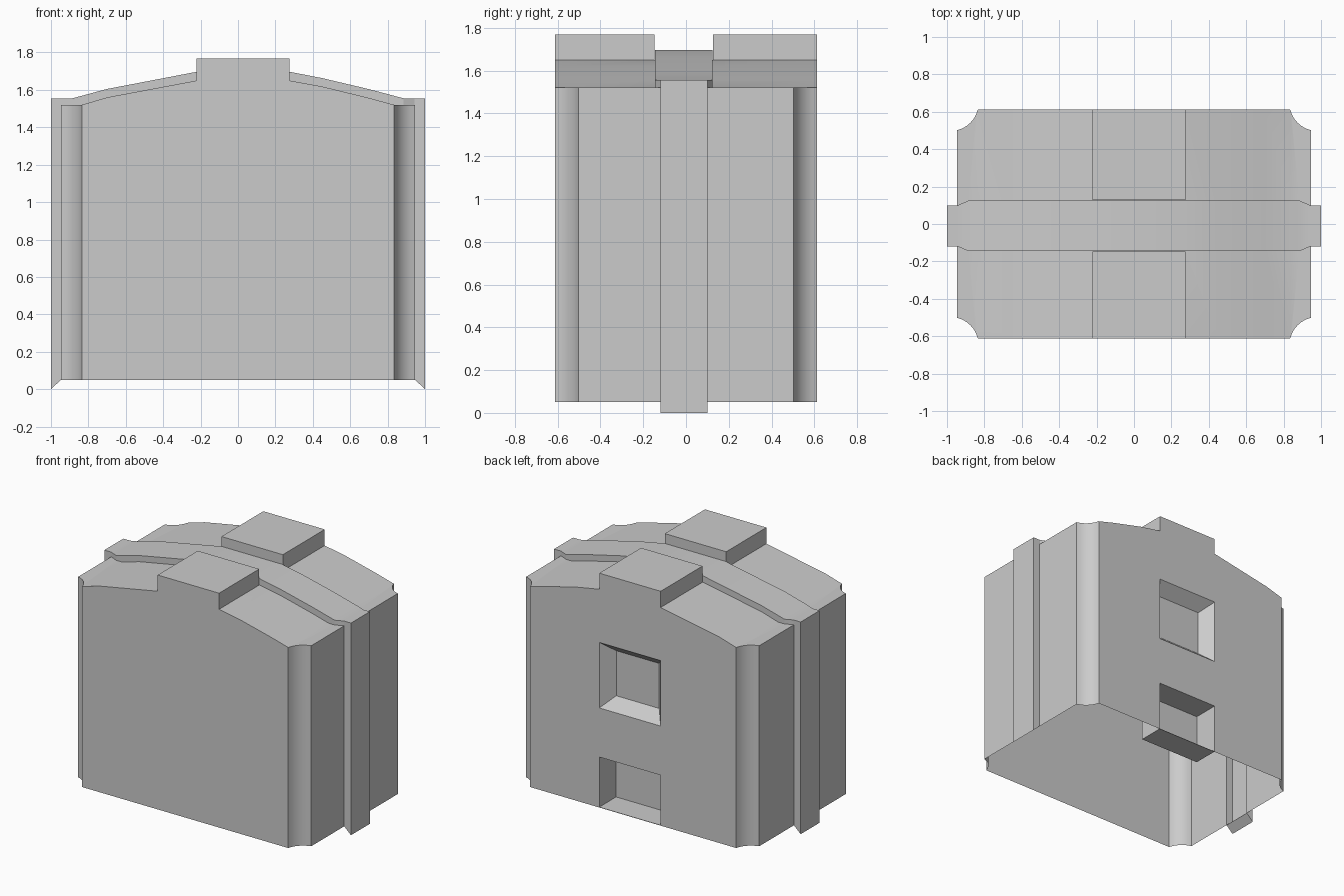
import bpy, bmesh, math

if "Cube" in bpy.data.objects:
    bpy.data.objects.remove(bpy.data.objects["Cube"])

BASE = 0.05


def loft(name, rings):
    """Closed solid through a row of four-point rings."""
    bm = bmesh.new()
    rows = [[bm.verts.new(p) for p in ring] for ring in rings]
    for a, b in zip(rows, rows[1:]):
        for i in range(4):
            j = (i + 1) % 4
            bm.faces.new((a[i], a[j], b[j], b[i]))
    bm.faces.new(rows[0])
    bm.faces.new(rows[-1])
    bmesh.ops.recalc_face_normals(bm, faces=bm.faces)
    mesh = bpy.data.meshes.new(name)
    bm.to_mesh(mesh)
    bm.free()
    ob = bpy.data.objects.new(name, mesh)
    bpy.context.collection.objects.link(ob)
    return ob


def ring_x(x, y0, y1, z0, z1):
    return [(x, y0, z0), (x, y1, z0), (x, y1, z1), (x, y0, z1)]


def ring_y(y, x0, x1, z0, z1):
    return [(x0, y, z0), (x1, y, z0), (x1, y, z1), (x0, y, z1)]


def combine(target, other, operation):
    mod = target.modifiers.new("join", 'BOOLEAN')
    mod.operation = operation
    mod.solver = 'EXACT'
    mod.object = other
    bpy.context.view_layer.objects.active = target
    bpy.ops.object.modifier_apply(modifier=mod.name)
    bpy.data.objects.remove(other)


# Main housing: scooped vertical corners and a shallow arched roof
half = math.radians(31.5)
R = 0.0778 / math.sin(half)
offset = R * math.cos(half) / math.sqrt(2)
cx, cy = 0.89 + offset, 0.557 + offset
corner = []
for i in range(7):
    a = math.radians(225) + half - 2 * half * i / 6
    corner.append((cx + R * math.cos(a), cy + R * math.sin(a)))
corner.sort(key=lambda p: -p[0])
left = [(-x, y, 1.52) for x, y in corner]
right = [(x, y, 1.52) for x, y in reversed(corner)]
roof = [(-0.7, 1.56), (-0.22, 1.65), (0.275, 1.65), (0.45, 1.618), (0.7, 1.557)]
Y = corner[-1][1]
stations = left + [(x, Y, z) for x, z in roof] + right
housing = loft("housing", [ring_x(x, -y, y, BASE, z) for x, y, z in stations])

# Raised band wrapping over the roof and down both sides
band_mid = [(-0.885, 1.555), (-0.7, 1.605), (-0.22, 1.697), (0.275, 1.697),
            (0.45, 1.663), (0.7, 1.604), (0.885, 1.555)]
rings = [ring_x(-1, -0.12, 0.10, 0, 1.555), ring_x(-0.943, -0.12, 0.10, 0.053, 1.555)]
rings += [ring_x(x, -0.145, 0.125, 0.12, z) for x, z in band_mid]
rings += [ring_x(0.943, -0.12, 0.10, 0.053, 1.555), ring_x(1, -0.12, 0.10, 0, 1.555)]
combine(housing, loft("band", rings), 'UNION')

# Two roof blocks, front and back
for y0, y1 in ((-Y, -0.147), (0.127, Y)):
    block = loft("roof_block", [ring_x(x, y0, y1, 1.6, 1.768) for x in (-0.223, 0.275)])
    combine(housing, block, 'UNION')

# Tapered upper recess in the back
t = 0.075 / 0.09
rings = [ring_y(Y - d, -0.223 + d * t, 0.275 - d * t, 0.78 + d * t, 1.26 - d * t)
         for d in (-0.03, 0.09)]
combine(housing, loft("upper_recess", rings), 'DIFFERENCE')

# Straight lower recess in the back
rings = [ring_y(y, -0.223, 0.275, 0.053, 0.42) for y in (Y + 0.03, Y - 0.195)]
combine(housing, loft("lower_recess", rings), 'DIFFERENCE')

# Open underside
bm = bmesh.new()
bm.from_mesh(housing.data)
bottom = [f for f in bm.faces if f.normal.z < -0.99 and f.calc_center_median().z < BASE + 0.002]
bmesh.ops.delete(bm, geom=bottom, context='FACES')

# Hollow behind the side bands stays open; tidy coplanar faces
bmesh.ops.dissolve_limit(bm, angle_limit=math.radians(0.5), verts=bm.verts, edges=bm.edges)
bm.to_mesh(housing.data)
bm.free()

bpy.ops.object.select_all(action='DESELECT')
housing.select_set(True)
bpy.context.view_layer.objects.active = housing
bpy.ops.object.shade_smooth_by_angle(angle=math.radians(20))
